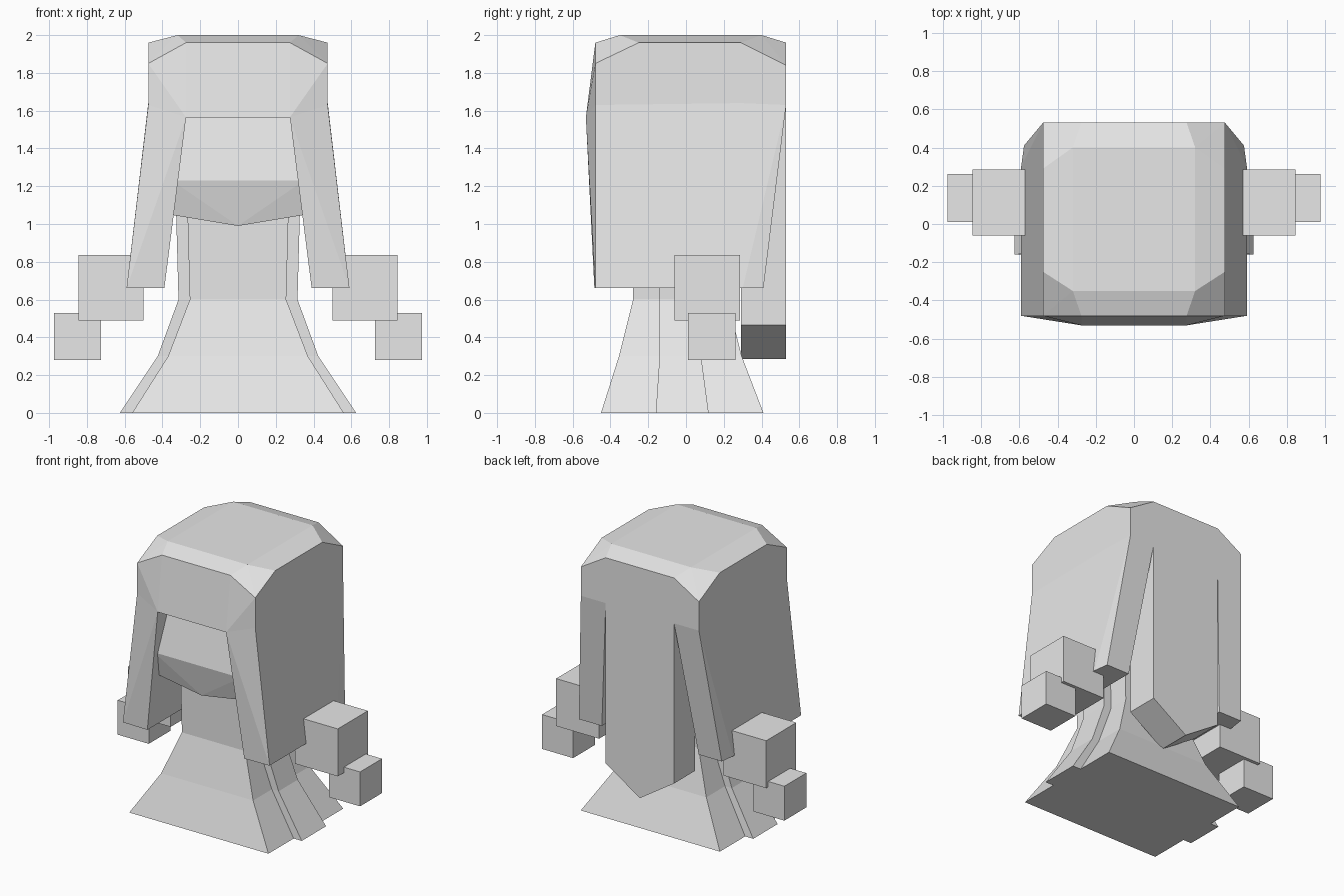
import bpy, bmesh

cube = bpy.data.objects.get("Cube")
if cube:
    bpy.data.objects.remove(cube, do_unlink=True)

# Single flat colour
grey = bpy.data.materials.new("plain_grey")
grey.use_nodes = True
GREY = (0.8, 0.8, 0.8, 1)
grey.diffuse_color = GREY
grey.node_tree.nodes["Principled BSDF"].inputs["Base Color"].default_value = GREY


def finish(name, bm):
    bmesh.ops.recalc_face_normals(bm, faces=bm.faces[:])
    mesh = bpy.data.meshes.new(name)
    bm.to_mesh(mesh)
    bm.free()
    mesh.materials.append(grey)
    obj = bpy.data.objects.new(name, mesh)
    bpy.context.collection.objects.link(obj)
    return obj


def hull(name, points, flip=1):
    """Convex solid around a few corner points; flip=-1 mirrors it in x."""
    bm = bmesh.new()
    for x, y, z in points:
        bm.verts.new((flip * x, y, z))
    out = bmesh.ops.convex_hull(bm, input=bm.verts[:])
    loose = [v for v in out["geom_interior"] if isinstance(v, bmesh.types.BMVert)]
    bmesh.ops.delete(bm, geom=loose, context="VERTS")
    bmesh.ops.dissolve_limit(bm, angle_limit=0.01, verts=bm.verts[:], edges=bm.edges[:])
    return finish(name, bm)


def both(points):
    """Add the x mirror of every point."""
    return points + [(-x, y, z) for x, y, z in points]


def box(x0, x1, y0, y1, z0, z1):
    return [(x, y, z) for x in (x0, x1) for y in (y0, y1) for z in (z0, z1)]


def loft(name, levels):
    """Stack of rectangles given as (z, half width, front y, back y)."""
    bm = bmesh.new()
    rings = [[bm.verts.new(c) for c in ((-w, f, z), (w, f, z), (w, b, z), (-w, b, z))]
             for z, w, f, b in levels]
    for low, high in zip(rings, rings[1:]):
        for i in range(4):
            j = (i + 1) % 4
            bm.faces.new((low[i], low[j], high[j], high[i]))
    bm.faces.new(rings[0][::-1])
    bm.faces.new(rings[-1])
    return finish(name, bm)


# Flared robe with a raised panel down each side
loft("robe", [(0, 0.56, -0.45, 0.41), (0.3, 0.37, -0.355, 0.295),
              (0.6, 0.255, -0.28, 0.22), (1.15, 0.27, -0.28, 0.22)])
loft("robe_side_panels", [(0, 0.625, -0.16, 0.12), (0.3, 0.425, -0.14, 0.08),
                          (0.6, 0.315, -0.14, 0.07), (1.15, 0.33, -0.14, 0.07)])

# Head with a sloped face and a pointed chin
hull("head", both([(0.35, -0.39, 1.6), (0.35, -0.47, 1.23), (0.35, -0.42, 1.048),
                   (0.35, 0.29, 1.6), (0.35, 0.29, 1.048)])
     + [(0, -0.42, 0.99), (0, 0.29, 0.99)])

# Hair crown with bevelled top corners and a fringe
hull("hair_crown", both([
    (0.32, -0.35, 2.0), (0.32, 0.40, 2.0),
    (0.275, -0.48, 1.96), (0.275, 0.53, 1.96),
    (0.475, -0.25, 1.96), (0.475, 0.29, 1.96),
    (0.475, -0.48, 1.85), (0.475, 0.53, 1.84),
    (0.475, -0.48, 1.63), (0.475, 0.53, 1.63),
    (0.275, -0.53, 1.565), (0.275, 0.53, 1.63)]))

# Pointed hair panel down the back
hull("hair_back", both([(0.275, y, z) for y in (0.29, 0.53) for z in (1.65, 0.465)])
     + [(0, 0.29, 0.285), (0, 0.53, 0.285)])

for side, s in (("left", 1), ("right", -1)):
    # Long side hair
    hull(side + "_side_hair", [
        (0.475, -0.48, 1.63), (0.275, -0.53, 1.565), (0.475, 0.29, 1.64),
        (0.475, 0.53, 1.63), (0.275, 0.53, 1.63),
        (0.59, -0.48, 0.66), (0.39, -0.485, 0.66), (0.59, 0.30, 0.66),
        (0.575, 0.41, 0.66), (0.39, 0.41, 0.66)], s)
    # Sleeve block and hand block
    hull(side + "_sleeve", box(0.50, 0.845, -0.06, 0.285, 0.49, 0.835), s)
    hull(side + "_hand", box(0.725, 0.975, 0.01, 0.262, 0.28, 0.53), s)
